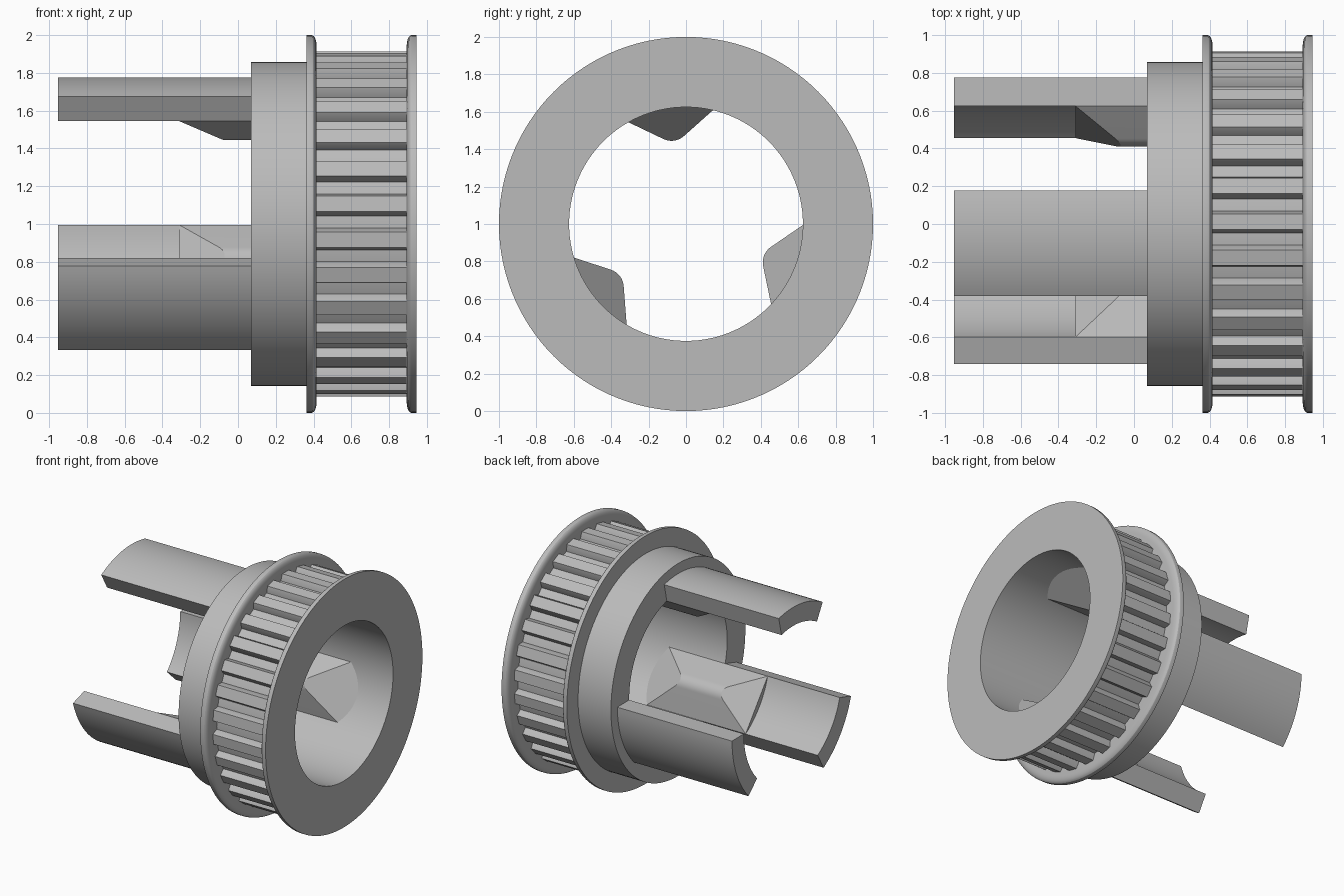
import bpy
import bmesh
from math import sin, cos, tan, radians, pi, atan2
from mathutils import Matrix, Vector

cube = bpy.data.objects.get("Cube")
if cube:
    bpy.data.objects.remove(cube)

grey = bpy.data.materials.new("plain_grey")
grey.use_nodes = True
colour = (0.5, 0.5, 0.5, 1)
grey.diffuse_color = colour
grey.node_tree.nodes["Principled BSDF"].inputs["Base Color"].default_value = colour

AXIS_Z = 1.0
BORE, ROOT, TIP, HUB, RIM = 0.625, 0.865, 0.915, 0.857, 1.0
ARM_OUTER = 0.775
HALF = radians(21.4)      # half the angle an arm covers
ARM_MID = 98.1            # direction of the first arm, degrees from +y
TEETH = 30


def finish(name, bm):
    bmesh.ops.recalc_face_normals(bm, faces=bm.faces)
    mesh = bpy.data.meshes.new(name)
    bm.to_mesh(mesh)
    bm.free()
    mesh.materials.append(grey)
    mesh.shade_smooth()
    mesh.set_sharp_from_angle(angle=radians(25))
    obj = bpy.data.objects.new(name, mesh)
    obj.location.z = AXIS_Z
    bpy.context.collection.objects.link(obj)
    return obj


def polar(angle, r):
    """Section point: sideways, outward."""
    return (r * sin(angle), r * cos(angle))


def arc(r, half, steps):
    return [polar(half * (2 * i / steps - 1), r) for i in range(steps + 1)]


def prism(bm, section, x0, x1):
    """Extrude a section (sideways, outward) along x, with outward pointing to +z."""
    rings = [[bm.verts.new((x, v, u)) for v, u in section] for x in (x0, x1)]
    n = len(section)
    bm.faces.new(rings[0])
    bm.faces.new(rings[1])
    for i in range(n):
        j = (i + 1) % n
        bm.faces.new((rings[0][i], rings[0][j], rings[1][j], rings[1][i]))


def turn(bm, degrees, verts=None):
    """Turn a part from +z to the given direction around the x axis."""
    bmesh.ops.rotate(bm, verts=verts or bm.verts[:], cent=(0, 0, 0),
                     matrix=Matrix.Rotation(radians(degrees - 90), 3, 'X'))


# Turned body: hub, two lipped flanges and the bore
def lip(x_flat, x_inner):
    """Flange edge from its flat face round to its inner face."""
    x_mid = (x_flat + x_inner) / 2
    pts = [(x_flat, RIM)]
    for i in range(7):
        a = pi / 2 * i / 6
        pts.append((x_mid + (x_inner - x_mid) * sin(a), RIM - 0.055 * (1 - cos(a))))
    return pts + [(x_inner, ROOT)]


profile = [(0.07, BORE), (0.07, HUB), (0.363, HUB)]
profile += lip(0.363, 0.416) + lip(0.946, 0.893)[::-1] + [(0.946, BORE)]
bm = bmesh.new()
verts = [bm.verts.new((x, 0, r)) for x, r in profile]
edges = [bm.edges.new((verts[i - 1], verts[i])) for i in range(len(verts))]
bmesh.ops.spin(bm, geom=verts + edges, cent=(0, 0, 0), axis=(1, 0, 0),
               angle=2 * pi, steps=120, use_duplicate=False)
bmesh.ops.remove_doubles(bm, verts=bm.verts[:], dist=0.0001)
finish("pulley_body", bm)

# Belt teeth
bm = bmesh.new()
base, top = radians(3.9), radians(2.6)
tooth = [polar(-base, ROOT - 0.01), polar(-base, ROOT), polar(-top, TIP),
         polar(top, TIP), polar(base, ROOT), polar(base, ROOT - 0.01)]
for i in range(TEETH):
    old = set(bm.verts)
    prism(bm, tooth, 0.41, 0.9)
    turn(bm, 5.25 + i * 360 / TEETH, [v for v in bm.verts if v not in old])
finish("belt_teeth", bm)

# Section of the catch: wedge with a rounded ridge, its back sunk in the wall
corner = Vector(polar(HALF, BORE))
RIDGE, ROUND = 0.43, 0.1
slope = atan2(corner.y - RIDGE, corner.x)
centre = RIDGE + ROUND / cos(slope)
ridge = [(ROUND * sin(a), centre - ROUND * cos(a))
         for a in [slope * (1 - i / 5) for i in range(11)]]
catch = (arc(BORE + 0.035, HALF - 0.003, 12) + [tuple(corner)] + ridge
         + [(-corner.x, corner.y)])


def ramp(bm, x_base, x_top):
    """Cut a sloping end from the wall up to the ridge."""
    d = Vector((x_top - x_base, 0, 0.45 - corner.y))
    normal = Vector((d.z, 0, -d.x))
    if normal.z > 0:
        normal.negate()
    geom = bm.verts[:] + bm.edges[:] + bm.faces[:]
    cut = bmesh.ops.bisect_plane(bm, geom=geom, plane_co=(x_base, 0, corner.y),
                                 plane_no=normal, clear_outer=True, dist=0.00001)
    rim = [e for e in cut["geom_cut"] if isinstance(e, bmesh.types.BMEdge)]
    bmesh.ops.holes_fill(bm, edges=rim, sides=0)


# Three arms, each with a catch reaching into the bore
for k, label in enumerate(("top", "front", "back")):
    direction = ARM_MID + 120 * k
    bm = bmesh.new()
    prism(bm, arc(ARM_OUTER, HALF, 16) + arc(BORE, HALF, 16)[::-1], -0.953, 0.075)
    turn(bm, direction)
    finish(label + "_arm", bm)

    bm = bmesh.new()
    prism(bm, catch, -0.31, 0.75)
    ramp(bm, -0.31, -0.07)
    ramp(bm, 0.57, 0.30)
    turn(bm, direction)
    finish(label + "_catch", bm)
